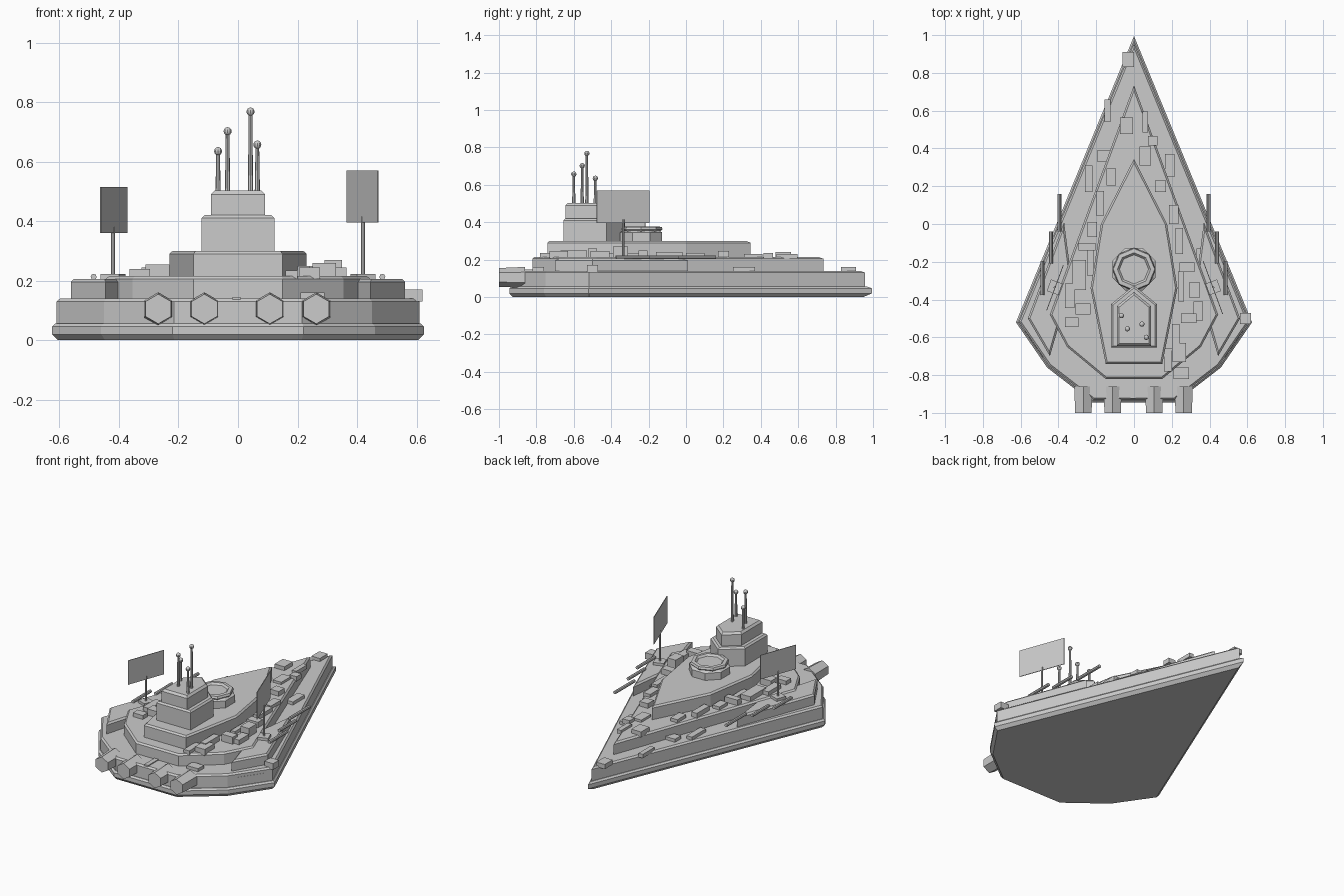
import bpy, bmesh, math
from mathutils import Vector, Matrix


def make(name, bm):
    bmesh.ops.recalc_face_normals(bm, faces=bm.faces[:])
    me = bpy.data.meshes.new(name)
    bm.to_mesh(me)
    bm.free()
    ob = bpy.data.objects.new(name, me)
    bpy.context.collection.objects.link(ob)
    return ob


def mirror(half):
    # half starts on the axis and runs down the right side; result is counter-clockwise
    return [half[0]] + [(-x, y) for x, y in half[1:]] + half[:0:-1]


def inset(pts, d):
    out, n = [], len(pts)
    for i in range(n):
        a, b, c = (Vector(pts[(i + k) % n]) for k in (-1, 0, 1))
        e1, e2 = (b - a).normalized(), (c - b).normalized()
        n1, n2 = Vector((-e1.y, e1.x)), Vector((-e2.y, e2.x))
        out.append(b + (n1 + n2) * d / (1 + n1.dot(n2)))
    return out


def tier(name, pts, rings):
    # stacked outlines: each ring is (height, inset)
    bm = bmesh.new()
    loops = [[bm.verts.new((p[0], p[1], z)) for p in inset(pts, d)] for z, d in rings]
    n = len(pts)
    for lo, hi in zip(loops, loops[1:]):
        for i in range(n):
            j = (i + 1) % n
            bm.faces.new((lo[i], lo[j], hi[j], hi[i]))
    bm.faces.new(loops[0])
    bm.faces.new(loops[-1])
    return make(name, bm)


def box(name, loc, size, rot=0):
    bm = bmesh.new()
    bmesh.ops.create_cube(bm, size=1, matrix=Matrix.Translation(loc)
                          @ Matrix.Rotation(rot, 4, 'Z') @ Matrix.Diagonal((*size, 1)))
    return make(name, bm)


def rod(name, a, b, r1, r2, n):
    a, b = Vector(a), Vector(b)
    bm = bmesh.new()
    m = Matrix.Translation((a + b) / 2) @ (b - a).to_track_quat('Z', 'Y').to_matrix().to_4x4()
    bmesh.ops.create_cone(bm, cap_ends=True, segments=n, radius1=r1, radius2=r2,
                          depth=(b - a).length, matrix=m)
    return make(name, bm)


# hull and stepped decks
hull = mirror([(0, 0.995), (0.625, -0.52), (0.46, -0.76), (0.22, -0.945)])
tier("hull_skirt", hull, [(0, 0.018), (0.02, 0), (0.046, 0), (0.056, 0.01)])
tier("hull_upper", hull, [(0.05, 0.014), (0.13, 0.014), (0.14, 0.024)])
deck = mirror([(0, 0.735), (0.445, -0.48), (0.355, -0.65), (0.15, -0.82)])
tier("main_deck", deck, [(0.13, 0), (0.205, 0), (0.215, 0.01)])
raised = mirror([(0, 0.345), (0.175, 0.0), (0.23, -0.34), (0.15, -0.74)])
tier("raised_deck", raised, [(0.2, 0), (0.29, 0), (0.3, 0.01)])

# command tower
tier("tower_lower", mirror([(0, -0.325), (0.122, -0.425), (0.122, -0.655)]),
     [(0.29, 0), (0.41, 0), (0.42, 0.01)])
tier("tower_upper", mirror([(0, -0.36), (0.091, -0.435), (0.091, -0.645)]),
     [(0.41, 0), (0.49, 0), (0.503, 0.012)])
for x, y, z in [(-0.067, -0.485, 0.635), (-0.035, -0.555, 0.702),
                (0.042, -0.53, 0.768), (0.065, -0.6, 0.657)]:
    rod("antenna", (x, y, 0.49), (x, y, z), 0.009, 0.006, 8)
    bm = bmesh.new()
    bmesh.ops.create_uvsphere(bm, u_segments=10, v_segments=8, radius=0.014,
                              matrix=Matrix.Translation((x, y, z)))
    make("antenna_ball", bm)


# turret ahead of the tower
def ring(r, turn):
    return [(r * math.cos(math.tau * i / 8 + turn), -0.24 + r * math.sin(math.tau * i / 8 + turn))
            for i in range(8)]


tier("turret_base", ring(0.122, math.pi / 8), [(0.295, 0), (0.345, 0), (0.355, 0.015)])
tier("turret_cap", ring(0.115, 0), [(0.34, 0.02), (0.362, 0), (0.375, 0.005), (0.377, 0.025), (0.365, 0.035)])

# engines
for x in (-0.268, -0.113, 0.107, 0.263):
    rod("engine", (x, -0.86, 0.105), (x, -1.0, 0.105), 0.056, 0.05, 6)
box("stern_rib", (-0.005, -0.865, 0.137), (0.028, 0.12, 0.018))

for s in (-1, 1):
    # side plates with gun barrels
    plate = [(0.37, 0.01), (0.33, -0.3), (0.445, -0.7), (0.562, -0.5)]
    if s < 0:
        plate = [(-x, y) for x, y in reversed(plate)]
    tier("side_plate", plate, [(0.13, 0), (0.196, 0), (0.206, 0.01)])
    for x, y0, y1 in [(0.395, 0.16, -0.04), (0.44, -0.04, -0.21), (0.485, -0.195, -0.375)]:
        rod("gun_barrel", (s * x, y0, 0.213), (s * x, y1, 0.213), 0.01, 0.01, 8)
    # trim strips on the stern quarters
    box("hull_slot", (s * 0.527, -0.635, 0.105), (0.006, 0.17, 0.012), -s * math.atan2(0.165, 0.24))
    # mast with a flat panel
    z0, z1, w = (0.395, 0.57, 0.3) if s > 0 else (0.36, 0.515, 0.255)
    box("mast_base", (s * 0.42, -0.335, 0.205), (0.065, 0.065, 0.036), s * 0.35)
    rod("mast", (s * 0.42, -0.335, 0.21), (s * 0.42, -0.335, z0 + 0.02), 0.006, 0.006, 8)
    box("mast_panel", (s * 0.418, -0.337, (z0 + z1) / 2), (0.004, w, z1 - z0), s * 0.353)

# deck blocks: x, y, width, length, height
blocks = [
    (-0.03, 0.87, 0.06, 0.08, 0.02), (-0.04, 0.52, 0.07, 0.085, 0.025), (0.06, 0.54, 0.03, 0.11, 0.015),
    (-0.15, 0.36, 0.09, 0.06, 0.02), (0.06, 0.36, 0.06, 0.1, 0.015), (0.14, 0.2, 0.06, 0.06, 0.03),
    (0.19, 0.31, 0.05, 0.12, 0.02), (-0.18, 0.11, 0.04, 0.13, 0.03), (-0.22, -0.03, 0.05, 0.08, 0.02),
    (-0.25, -0.12, 0.09, 0.04, 0.035), (-0.23, -0.2, 0.03, 0.15, 0.02), (-0.29, -0.27, 0.07, 0.16, 0.03),
    (-0.34, -0.38, 0.05, 0.13, 0.025), (-0.27, -0.45, 0.08, 0.06, 0.04), (0.24, -0.09, 0.04, 0.14, 0.025),
    (0.28, -0.23, 0.08, 0.05, 0.035), (0.25, -0.33, 0.03, 0.16, 0.02), (0.32, -0.35, 0.06, 0.08, 0.055),
    (0.29, -0.5, 0.08, 0.05, 0.045), (0.24, -0.68, 0.07, 0.1, 0.03), (0.18, -0.72, 0.04, 0.12, 0.02),
    (0.25, -0.79, 0.08, 0.06, 0.02), (0.59, -0.5, 0.06, 0.06, 0.03)]
more_blocks = [
    (-0.12, 0.25, 0.05, 0.09, 0.02), (-0.24, 0.24, 0.04, 0.14, 0.02), (0.1, 0.44, 0.05, 0.05, 0.02),
    (0.21, 0.05, 0.05, 0.1, 0.02), (0.35, -0.2, 0.04, 0.14, 0.02), (-0.33, -0.52, 0.07, 0.05, 0.025),
    (0.22, -0.6, 0.04, 0.14, 0.035), (-0.14, 0.6, 0.03, 0.12, 0.015), (0.34, -0.46, 0.05, 0.1, 0.03)]
for x, y, w, l, h in blocks + more_blocks:
    on_deck = abs(x) < 0.44 * (0.72 - y) / 1.2 and y > -0.77
    base = 0.205 if on_deck else 0.13
    box("deck_block", (x, y, base + (h + 0.01) / 2), (w, l, h + 0.01))
